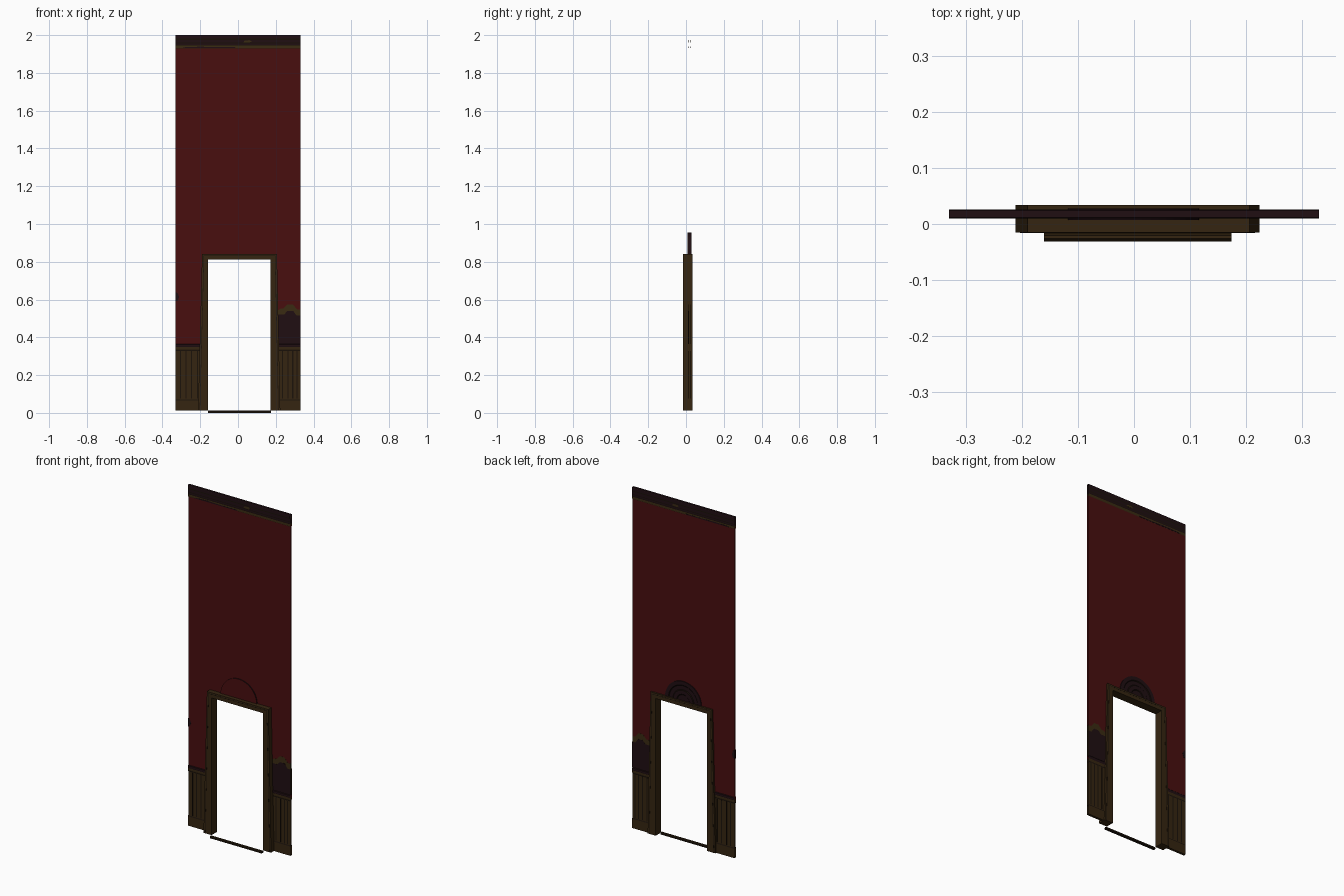
import bpy, bmesh, math

if "Cube" in bpy.data.objects:
    bpy.data.objects.remove(bpy.data.objects["Cube"])

def material(name, rgb):
    m = bpy.data.materials.new(name)
    m.diffuse_color = (*rgb, 1)
    m.use_nodes = True
    m.node_tree.nodes["Principled BSDF"].inputs["Base Color"].default_value = m.diffuse_color
    return m

RED = material("red wallpaper", (0.066, 0.0045, 0.0048))
WOOD = material("brown wood", (0.036, 0.0185, 0.0055))
DARK = material("dark groove", (0.011, 0.006, 0.003))
PLUM = material("dark plum", (0.014, 0.0045, 0.006))
OLIVE = material("olive plaster", (0.042, 0.024, 0.006))
MATS = [RED, WOOD, DARK, PLUM, OLIVE]
YC = 0.018                      # middle plane of the wall
X0, X1 = -0.33, 0.33

def finish(name, bm):
    bmesh.ops.remove_doubles(bm, verts=bm.verts, dist=1e-5)
    bmesh.ops.recalc_face_normals(bm, faces=bm.faces)
    me = bpy.data.meshes.new(name)
    bm.to_mesh(me)
    bm.free()
    for m in MATS:
        me.materials.append(m)
    ob = bpy.data.objects.new(name, me)
    bpy.context.collection.objects.link(ob)
    return ob

def moulding(name, profile, x0, x1, yc=YC):
    """Open-ended extrusion along x; profile rows are (half depth, z, material of next strip)."""
    bm = bmesh.new()
    for s in (-1, 1):
        for (d0, z0, m), (d1, z1, _) in zip(profile, profile[1:]):
            f = bm.faces.new([bm.verts.new(c) for c in (
                (x0, yc + s*d0, z0), (x1, yc + s*d0, z0),
                (x1, yc + s*d1, z1), (x0, yc + s*d1, z1))])
            f.material_index = MATS.index(m)
    return finish(name, bm)

def slab(name, outline, y0, y1, mat):
    """Outline in x,z extruded from y0 to y1."""
    bm = bmesh.new()
    f = bm.faces.new([bm.verts.new((x, y0, z)) for x, z in outline])
    g = bmesh.ops.extrude_face_region(bm, geom=[f], use_keep_orig=True)
    for v in g["geom"]:
        if isinstance(v, bmesh.types.BMVert):
            v.co.y = y1
    for f in bm.faces:
        f.material_index = MATS.index(mat)
    return finish(name, bm)

def plates(name, outline, d, mat, t=0.0006):
    """Thin matching plates on the front and back of the wall at half depth d."""
    for s, side in ((-1, "front"), (1, "back")):
        slab(f"{name}_{side}", outline, YC + s*(d - 0.002), YC + s*(d + t), mat)

# Wallpapered wall: two skins around the doorway
bm = bmesh.new()
for s in (-1, 1):
    y = YC + s*0.005
    for a, b, z0, z1 in ((X0, -0.18, 0.35, 0.825), (0.19, X1, 0.35, 0.825),
                         (X0, -0.18, 0.825, 1.935), (-0.18, 0.19, 0.825, 1.935),
                         (0.19, X1, 0.825, 1.935)):
        bm.faces.new([bm.verts.new(c) for c in ((a, y, z0), (b, y, z0), (b, y, z1), (a, y, z1))])
finish("wallpaper_wall", bm)

# Cornice with a chipped lower band
moulding("cornice", [(0.005, 1.93, OLIVE), (0.006, 1.932, OLIVE), (0.006, 1.944, DARK),
                     (0.0068, 1.948, PLUM), (0.0068, 1.956, DARK), (0.0075, 1.960, PLUM),
                     (0.0075, 1.975, DARK), (0.008, 1.981, PLUM), (0.008, 1.996, PLUM),
                     (0.0065, 2.0, PLUM), (0, 2.0, PLUM)], X0, X1)
plates("cornice_chip", [(0.03, 1.962), (0.06, 1.961), (0.075, 1.966), (0.06, 1.973), (0.035, 1.972)],
       0.0075, OLIVE)
plates("cornice_stain", [(-0.3, 1.931), (-0.02, 1.931), (-0.01, 1.937), (-0.1, 1.936),
                         (-0.2, 1.939), (-0.28, 1.936)], 0.006, PLUM)

# Wainscot: baseboard, panelling and chair rail on both sides of the door
wainscot = [(0, 0.012, WOOD), (0.007, 0.012, WOOD), (0.007, 0.066, DARK), (0.005, 0.072, WOOD),
            (0.005, 0.328, DARK), (0.0058, 0.334, WOOD), (0.0068, 0.337, WOOD),
            (0.0068, 0.349, PLUM), (0.008, 0.352, PLUM), (0.008, 0.363, PLUM), (0.005, 0.366, PLUM)]
for side, a, b, grooves in (("left", X0, -0.18, (-0.304, -0.276, -0.246, -0.215)),
                            ("right", 0.19, X1, (0.236, 0.264, 0.29, 0.312))):
    moulding(f"wainscot_{side}", wainscot, a, b)
    for i, x in enumerate(grooves):
        plates(f"panel_groove_{side}_{i}", [(x-0.003, 0.075), (x+0.003, 0.075),
                                            (x+0.003, 0.327), (x-0.003, 0.327)], 0.005, DARK)

# Door frame, slightly wider at the foot
def arch(o, i):
    """Door-shaped band inset by o from the outer edge, and i out from the opening."""
    return [(-0.2116+o, 0.012), (-0.19+o, 0.842-o), (0.206-o, 0.842-o), (0.224-o, 0.012),
            (0.172+i, 0.012), (0.172+i, 0.812+i), (-0.16-i, 0.812+i), (-0.16-i, 0.012)]
slab("door_frame", arch(0, 0), -0.0155, 0.0335, WOOD)
line = arch(0.008, 0)
inner = [(x - math.copysign(0.003, x - 0.006), z - (0.003 if z > 0.5 else 0)) for x, z in line[:4]]
for side, y0, y1 in (("front", -0.016, -0.014), ("back", 0.032, 0.034)):
    slab(f"frame_groove_{side}", line[:4] + inner[::-1], y0, y1, DARK)

# Threshold strip in front of the frame
moulding("threshold", [(0, 0, DARK), (0.0077, 0, DARK), (0.0077, 0.009, WOOD), (0.006, 0.011, WOOD),
                       (0.004, 0.011, DARK), (0.0025, 0.0125, WOOD), (0, 0.0125, WOOD)],
         -0.16, 0.174, yc=-0.0233)

# Half-round fan ornament above the door: papered front, ringed plum back
bm = bmesh.new()
N = 24
section = [(0, 0.007, RED), (0.117, 0.007, PLUM), (0.117, 0.028, PLUM), (0.095, 0.028, DARK),
           (0.091, 0.025, PLUM), (0.068, 0.025, DARK), (0.064, 0.028, PLUM),
           (0.042, 0.028, DARK), (0.038, 0.025, PLUM), (0, 0.025, PLUM)]
for k in range(N):
    a, b = math.pi*k/N, math.pi*(k+1)/N
    for (r0, y0, m), (r1, y1, _) in zip(section, section[1:]):
        ring = [(r0, y0, a), (r0, y0, b), (r1, y1, b), (r1, y1, a)]
        if r0 == 0:
            ring = ring[1:]
        elif r1 == 0:
            ring = ring[:3]
        f = bm.faces.new([bm.verts.new((-0.001 + r*math.cos(t), y, 0.838 + r*math.sin(t)))
                          for r, y, t in ring])
        f.material_index = MATS.index(m)
finish("fan_ornament", bm)

# Torn wallpaper: olive edge with dark plum inside, plus a small hole at the left edge
plates("torn_edge", [(0.207, 0.366), (X1, 0.366), (X1, 0.548), (0.312, 0.548), (0.29, 0.575),
                     (0.262, 0.575), (0.24, 0.552), (0.225, 0.552), (0.207, 0.54)], 0.005, OLIVE)
plates("torn_hole", [(0.208, 0.366), (X1, 0.366), (X1, 0.515), (0.31, 0.515), (0.292, 0.54),
                     (0.262, 0.54), (0.245, 0.522), (0.208, 0.522)], 0.0055, PLUM)
plates("small_hole", [(X0, 0.59), (-0.318, 0.595), (-0.312, 0.615), (-0.32, 0.635), (X0, 0.64)],
       0.005, PLUM)
